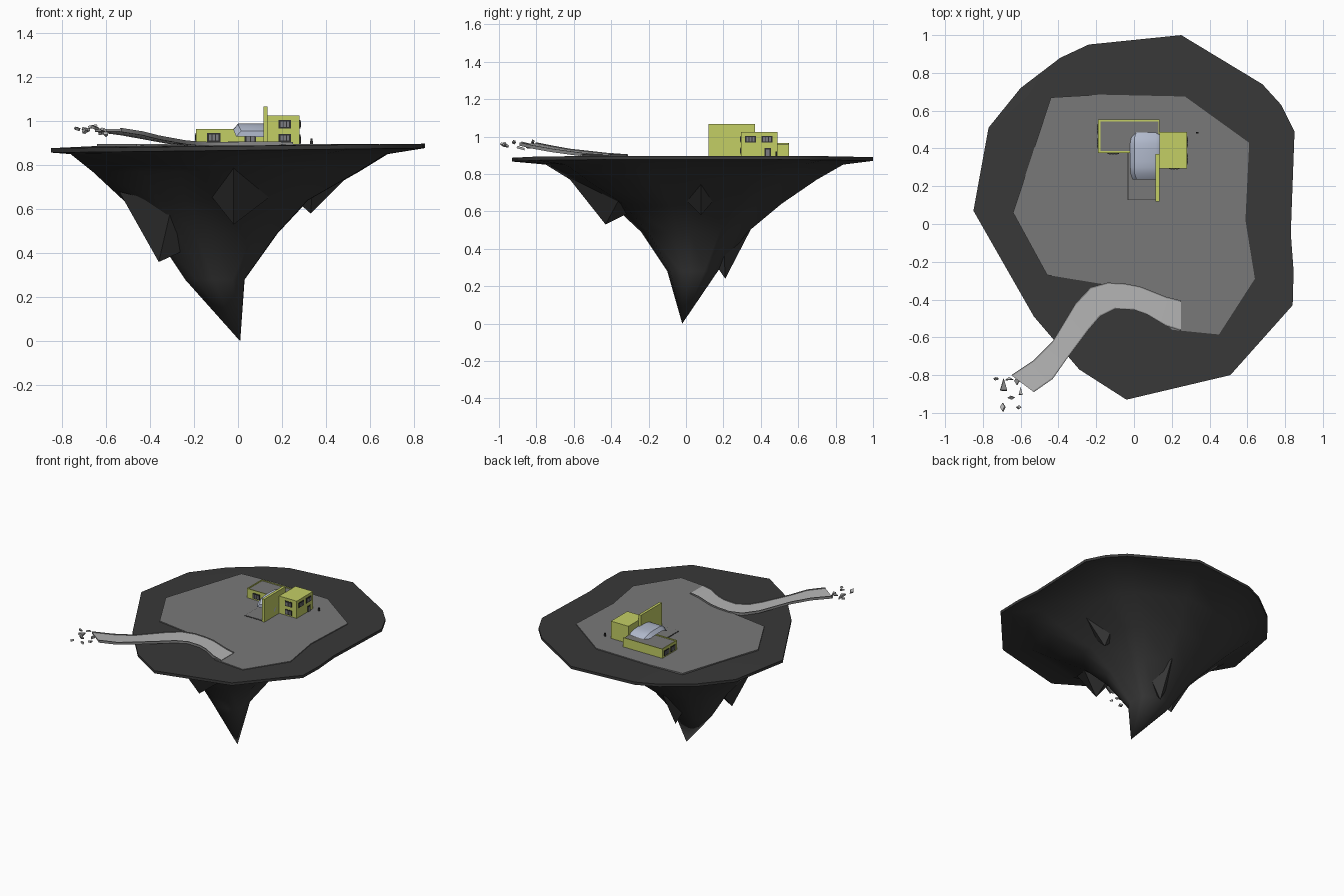
import bpy, bmesh, math, random
from mathutils import Vector, Matrix

if "Cube" in bpy.data.objects:
    bpy.data.objects.remove(bpy.data.objects["Cube"])

random.seed(4)


def material(name, rgb):
    m = bpy.data.materials.new(name)
    m.diffuse_color = (*rgb, 1)
    m.use_nodes = True
    m.node_tree.nodes["Principled BSDF"].inputs["Base Color"].default_value = m.diffuse_color
    return m


ROCK = material("dark rock", (0.04, 0.04, 0.04))
PAVING = material("grey paving", (0.19, 0.19, 0.19))
WALL = material("yellow green wall", (0.55, 0.62, 0.13))
ROAD = material("light road", (0.46, 0.46, 0.46))
KERB = material("grey kerb", (0.25, 0.25, 0.25))
CANOPY = material("pale blue canopy", (0.45, 0.50, 0.62))
FRAME = material("dark frame", (0.03, 0.03, 0.03))
GLASS = material("grey glass", (0.20, 0.20, 0.22))


def finish(name, bm, mat, smooth=None):
    bmesh.ops.recalc_face_normals(bm, faces=bm.faces)
    me = bpy.data.meshes.new(name)
    bm.to_mesh(me)
    bm.free()
    ob = bpy.data.objects.new(name, me)
    bpy.context.collection.objects.link(ob)
    me.materials.append(mat)
    if smooth:
        bpy.ops.object.select_all(action='DESELECT')
        ob.select_set(True)
        bpy.context.view_layer.objects.active = ob
        bpy.ops.object.shade_smooth_by_angle(angle=math.radians(smooth))
    return ob


def box(name, x, y, z, mat):
    bm = bmesh.new()
    bmesh.ops.create_cube(bm, size=1)
    for v in bm.verts:
        v.co = [r[0] if c < 0 else r[1] for c, r in zip(v.co, (x, y, z))]
    return finish(name, bm, mat)


def loft(bm, rings):
    """Bridge closed rings of equal length and return their vertices."""
    rows = [[bm.verts.new(p) for p in r] for r in rings]
    n = len(rows[0])
    for a, b in zip(rows, rows[1:]):
        for i in range(n):
            bm.faces.new((a[i], a[(i + 1) % n], b[(i + 1) % n], b[i]))
    return rows


# Island: rim outline shrunk through successive levels down to a point
outline = [(0.25, 1.0), (-0.24, 0.95), (-0.39, 0.88), (-0.6, 0.72), (-0.77, 0.51),
           (-0.85, 0.07), (-0.53, -0.49), (-0.29, -0.77), (-0.04, -0.93), (0.51, -0.8),
           (0.84, -0.43), (0.845, -0.25), (0.83, -0.05), (0.85, 0.49), (0.78, 0.63), (0.68, 0.74)]
levels = [(0.85, -0.76, 0.68, -0.75, 0.84), (0.77, -0.66, 0.55, -0.62, 0.70),
          (0.64, -0.52, 0.32, -0.40, 0.51), (0.49, -0.38, 0.18, -0.24, 0.33),
          (0.28, -0.24, 0.03, -0.10, 0.17)]


def level_ring(z, x0, x1, y0, y1):
    return [(x0 + (x + 0.85) / 1.7 * (x1 - x0), y0 + (y + 0.93) / 1.93 * (y1 - y0), z)
            for x, y in outline]


bm = bmesh.new()
top = [(x, y, 0.887 + 0.012 * x) for x, y in outline]
rows = loft(bm, [[(x * 0.7, y * 0.7, 0.889) for x, y in outline], top,
                 [(x, y, z - 0.02) for x, y, z in top]] + [level_ring(*l) for l in levels])
bm.faces.new(rows[0])
tip = bm.verts.new((0.01, -0.02, 0))
last = rows[-1]
for i, v in enumerate(last):
    bm.faces.new((v, last[(i + 1) % len(last)], tip))
finish("island_rock", bm, ROCK, 50)

# Hanging spikes: a point and four root corners sunk in the rock
spikes = [((-0.36, -0.03, 0.36), [(-0.54, 0.0, 0.68), (-0.3, -0.2, 0.62), (-0.16, -0.06, 0.45), (-0.3, 0.14, 0.6)]),
          ((-0.02, -0.43, 0.53), [(-0.17, -0.42, 0.72), (-0.02, -0.66, 0.82), (0.15, -0.36, 0.66), (0, -0.25, 0.62)]),
          ((0.33, 0.08, 0.58), [(0.24, 0.08, 0.66), (0.34, -0.06, 0.72), (0.54, 0.08, 0.79), (0.34, 0.2, 0.72)]),
          ((-0.06, 0.21, 0.24), [(-0.18, 0.2, 0.46), (-0.05, 0.36, 0.53), (0.06, 0.2, 0.46), (-0.06, 0.1, 0.4)])]
for k, (point, root) in enumerate(spikes):
    bm = bmesh.new()
    p = bm.verts.new(point)
    r = [bm.verts.new(c) for c in root]
    for i in range(4):
        bm.faces.new((p, r[i], r[(i + 1) % 4]))
    bm.faces.new(r)
    finish(f"rock_spike_{k + 1}", bm, ROCK)

# Paved plaza
plaza = [(-0.44, 0.67), (-0.18, 0.685), (0.27, 0.675), (0.61, 0.43), (0.59, 0.02), (0.64, -0.29),
         (0.45, -0.585), (0.2, -0.56), (0.0, -0.345), (-0.46, -0.27), (-0.64, 0.06)]
bm = bmesh.new()
a, b = loft(bm, [[(x, y, z) for x, y in plaza] for z in (0.885, 0.896)])
bm.faces.new(a)
bm.faces.new(b)
finish("plaza", bm, PAVING)

# Curving road: left edge, right edge and height at each station
road = [(0.25, -.405, 0.25, -.565, .899), (0.17, -.385, 0.17, -.54, .902), (0.03, -.33, 0.07, -.48, .902),
        (-.05, -.315, 0.0, -.455, .901), (-.14, -.31, -.1, -.45, .900), (-.23, -.335, -.18, -.49, .902),
        (-.31, -.42, -.24, -.56, .908), (-.43, -.62, -.36, -.72, .93), (-.53, -.72, -.43, -.82, .948),
        (-.65, -.8, -.53, -.89, .964)]


def strip(name, t0, t1, lift, depth, mat):
    rings = []
    for lx, ly, rx, ry, z in road:
        l, r = Vector((lx, ly, z)), Vector((rx, ry, z))
        p, q = l.lerp(r, t0), l.lerp(r, t1)
        rings.append([p + Vector((0, 0, lift)), q + Vector((0, 0, lift)),
                      q - Vector((0, 0, depth)), p - Vector((0, 0, depth))])
    bm = bmesh.new()
    rows = loft(bm, rings)
    bm.faces.new(rows[0])
    bm.faces.new(rows[-1])
    finish(name, bm, mat, 30)


strip("road_deck", 0.05, 0.95, 0, 0.01, ROAD)
strip("left_kerb", 0, 0.05, 0.005, 0.013, KERB)
strip("right_kerb", 0.95, 1, 0.005, 0.013, KERB)

# Broken road fragments
chunks = [(-.69, -.86, .96, .045, .09), (-.695, -.97, .955, .03, .05), (-.62, -.83, .945, .03, .05),
          (-.6, -.89, .94, .025, .06), (-.65, -.92, .97, .04, .02), (-.61, -.97, .96, .03, .02),
          (-.73, -.82, .965, .03, .015), (-.66, -.82, .975, .05, .02)]
for k, (x, y, z, w, d) in enumerate(chunks):
    bm = bmesh.new()
    bmesh.ops.create_cone(bm, cap_ends=True, segments=random.choice((3, 4, 5)),
                          radius1=0.5, radius2=0.45, depth=0.012)
    turn = Matrix.Rotation(random.uniform(-.5, .5), 4, 'X') @ Matrix.Rotation(random.uniform(-.5, .5), 4, 'Y')
    bm.transform(Matrix.Translation((x, y, z)) @ turn @ Matrix.Diagonal((w, d, 1, 1)))
    finish(f"road_fragment_{k + 1}", bm, ROAD if k % 2 else KERB)

# House: low wing with sunken roof, tower, tall fin wall and patio
G = 0.89
box("low_wing", (-.185, .135), (.38, .55), (G, .958), WALL)
box("wing_roof", (-.178, .13), (.387, .543), (.957, .96), PAVING)
for name, x, y in (("front", (-.19, .135), (.375, .382)), ("back", (-.19, .135), (.545, .552)),
                   ("left", (-.19, -.183), (.375, .552))):
    box(f"{name}_parapet", x, y, (G, .965), WALL)
box("tower", (.135, .28), (.295, .488), (G, 1.025), WALL)
box("fin_wall", (.115, .135), (.12, .37), (G, 1.067), WALL)
box("patio", (-.03, .115), (.13, .38), (G, .9), PAVING)
box("patio_edge", (-.034, .118), (.126, .38), (G, .898), FRAME)

# Arched canopy with sloping left side
rings = []
for i in range(9):
    t = i / 8 * 2 - 1
    y, z, inset = .3625 + .1275 * t, .99 - .035 * t ** 4, .012 * t ** 8
    rings.append([(-.02 + inset, y, z - .025), (.002 + inset, y, z), (.115, y, z),
                  (.135, y, z - .01), (.135, y, z - .027)])
bm = bmesh.new()
rows = loft(bm, rings)
bm.faces.new(rows[0])
bm.faces.new(rows[-1])
finish("canopy", bm, CANOPY, 30)


# Openings: dark plate with glass panes, facing along one axis
def opening(name, axis, side, at, u, z, panes=3):
    def plate(label, uu, zz, depth, mat):
        d = sorted((at, at + side * depth))
        box(label, *((d, uu) if axis == 'x' else (uu, d)), zz, mat)
    plate(name, u, z, .004, FRAME)
    step = (u[1] - u[0] - .012) / panes
    for i in range(panes):
        s = u[0] + .006 + i * step
        plate(f"{name}_pane_{i + 1}", (s + .002, s + step - .002), (z[0] + .007, z[1] - .007), .006, GLASS)


opening("wing_front_window", 'y', -1, .375, (-.14, -.08), (.905, .945))
opening("wing_left_window_1", 'x', -1, -.19, (.4, .455), (.905, .945))
opening("wing_left_window_2", 'x', -1, -.19, (.475, .53), (.905, .945))
opening("main_door", 'y', -1, .375, (.03, .082), (G, .953), 2)
for k, z in enumerate(((.905, .942), (.967, 1.004))):
    opening(f"tower_front_window_{k + 1}", 'y', -1, .295, (.185, .24), z)
for k, y in enumerate(((.316, .374), (.405, .463))):
    opening(f"tower_side_window_{k + 1}", 'x', 1, .28, y, (.967, 1.004))
opening("tower_side_door", 'x', 1, .28, (.42, .455), (G, .938), 1)

# Small standing figure beside the house
box("figure_body", (.327, .341), (.478, .486), (G, .91), FRAME)
box("figure_head", (.33, .338), (.478, .486), (.91, .92), FRAME)
